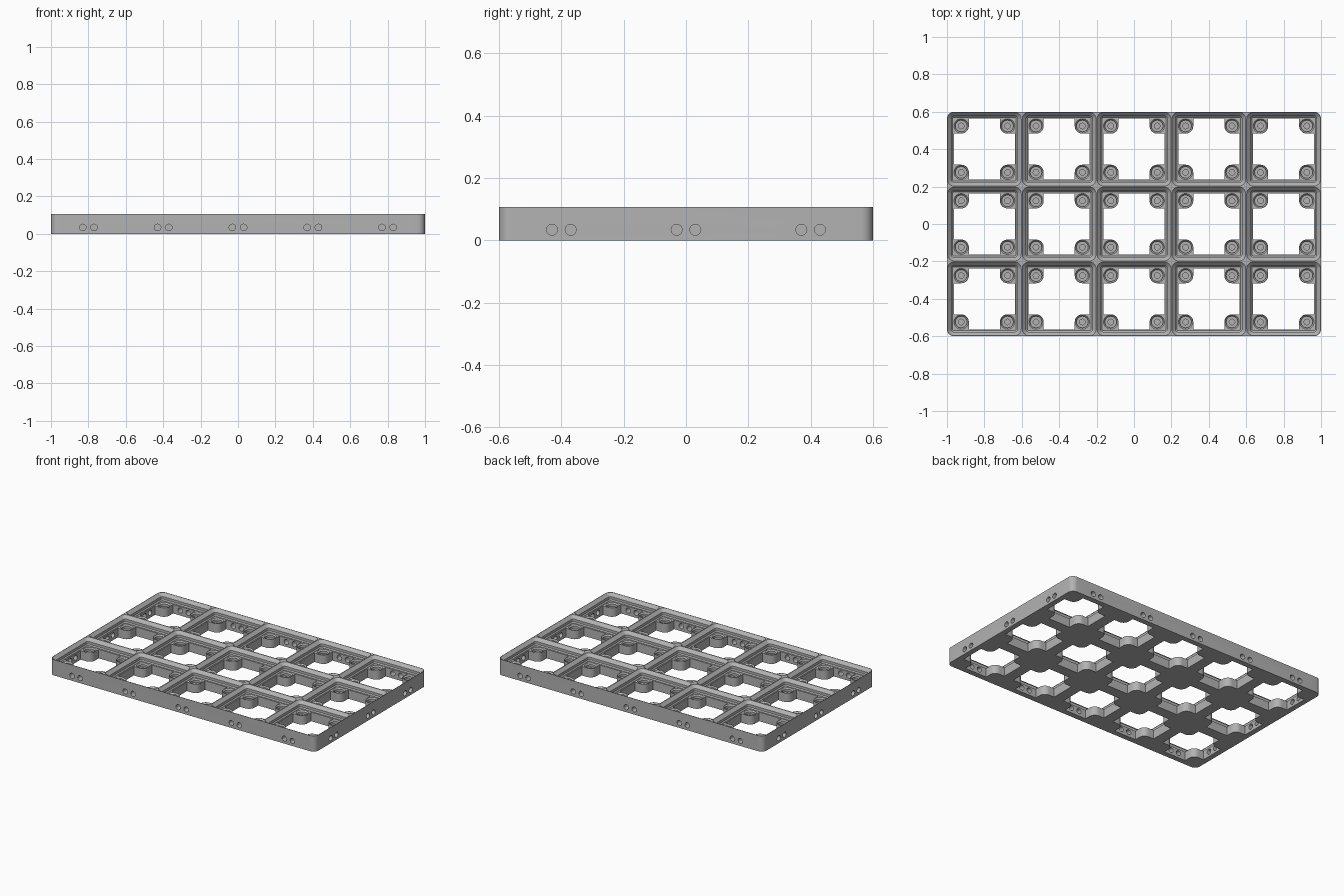
import bpy, bmesh, math
from mathutils import Vector, Matrix

cube = bpy.data.objects.get("Cube")
if cube:
    bpy.data.objects.remove(cube, do_unlink=True)

CELL, COLS, ROWS = 0.4, 5, 3
TOP, FLOOR = 0.107, 0.061
PEG = 0.124            # bore offset from the cell centre
PAD = 0.041            # corner radius of the pads around the bores
OPEN = 0.163           # half width of the through opening
CENTRES = [((i - (COLS - 1) / 2) * CELL, (j - (ROWS - 1) / 2) * CELL)
           for i in range(COLS) for j in range(ROWS)]

grey = bpy.data.materials.new("plain grey")
grey.use_nodes = True
colour = (0.45, 0.45, 0.45, 1)
grey.diffuse_color = colour
grey.node_tree.nodes["Principled BSDF"].inputs["Base Color"].default_value = colour


def arc(cx, cy, r, start, end, n):
    angles = [math.radians(start + (end - start) * k / n) for k in range(n + 1)]
    return [(cx + r * math.cos(a), cy + r * math.sin(a)) for a in angles]


def rounded_rect(hx, hy, r, n=8):
    pts = []
    for k, (sx, sy) in enumerate([(1, 1), (-1, 1), (-1, -1), (1, -1)]):
        pts += arc(sx * (hx - r), sy * (hy - r), r, 90 * k, 90 * k + 90, n)
    return pts


def circle(r, n=32):
    return arc(0, 0, r, 0, 360, n)[:-1]


def opening():
    # square opening with a rounded pad biting into each corner
    quarter = [(OPEN, PEG - PAD)] + arc(PEG, PEG, PAD, 270, 180, 10) + [(PEG - PAD, OPEN)]
    pts = []
    for k in range(4):
        c, s = round(math.cos(k * math.pi / 2)), round(math.sin(k * math.pi / 2))
        pts += [(c * x - s * y, s * x + c * y) for x, y in quarter]
    return pts


def loft(bm, sections, matrix):
    # closed solid through a list of (outline, height)
    rings = [[bm.verts.new(matrix @ Vector((x, y, z))) for x, y in pts] for pts, z in sections]
    for a, b in zip(rings, rings[1:]):
        for k in range(len(a)):
            m = (k + 1) % len(a)
            bm.faces.new((a[k], a[m], b[m], b[k]))
    bm.faces.new(rings[0][::-1])
    bm.faces.new(rings[-1])


def solid(name, sections, matrices):
    bm = bmesh.new()
    for m in matrices:
        loft(bm, sections, m)
    bmesh.ops.recalc_face_normals(bm, faces=bm.faces)
    mesh = bpy.data.meshes.new(name)
    bm.to_mesh(mesh)
    bm.free()
    mesh.materials.append(grey)
    ob = bpy.data.objects.new(name, mesh)
    bpy.context.collection.objects.link(ob)
    return ob


# Outer block
outline = rounded_rect(COLS * CELL / 2, ROWS * CELL / 2, 0.038)
plate = solid("grid_plate", [(outline, 0), (outline, TOP)], [Matrix()])

cells = [Matrix.Translation((x, y, 0)) for x, y in CENTRES]

# Stepped sockets with chamfered lips
steps = [(0.1702, FLOOR), (0.1702, 0.063), (0.177, 0.0698), (0.177, 0.0868),
         (0.1972, TOP), (0.1972, 0.15)]
sockets = solid("socket_cutter",
                [(rounded_rect(h, h, h - 0.162), z) for h, z in steps], cells)

# Through openings
openings = solid("opening_cutter", [(opening(), -0.05), (opening(), 0.08)], cells)

# Chamfered blind bores with a narrower screw hole below
bore = [(0.015, 0.006), (0.015, 0.038), (0.031, 0.038), (0.031, 0.0535),
        (0.0385, FLOOR), (0.0385, 0.08)]
bores = solid("bore_cutter", [(circle(r), z) for r, z in bore],
              [Matrix.Translation((x + sx * PEG, y + sy * PEG, 0))
               for x, y in CENTRES for sx in (-1, 1) for sy in (-1, 1)])

# Paired joining holes through the perimeter walls
sides = []
for s in (-1, 1):
    for d in (-0.03, 0.03):
        for x in sorted({c[0] for c in CENTRES}):
            sides.append(Matrix.Translation((x + d, s * ROWS * CELL / 2, 0.034))
                         @ Matrix.Rotation(math.pi / 2, 4, 'X'))
        for y in sorted({c[1] for c in CENTRES}):
            sides.append(Matrix.Translation((s * COLS * CELL / 2, y + d, 0.034))
                         @ Matrix.Rotation(math.pi / 2, 4, 'Y'))
joins = solid("joining_hole_cutter", [(circle(0.0175, 24), -0.1), (circle(0.0175, 24), 0.1)], sides)

# Cut everything from the block
bpy.ops.object.select_all(action='DESELECT')
bpy.context.view_layer.objects.active = plate
plate.select_set(True)
for cutter in (sockets, openings, bores, joins):
    mod = plate.modifiers.new(cutter.name, 'BOOLEAN')
    mod.operation, mod.solver, mod.object = 'DIFFERENCE', 'EXACT', cutter
    bpy.ops.object.modifier_apply(modifier=mod.name)
    bpy.data.objects.remove(cutter, do_unlink=True)

bpy.ops.object.shade_smooth_by_angle(angle=math.radians(30))
